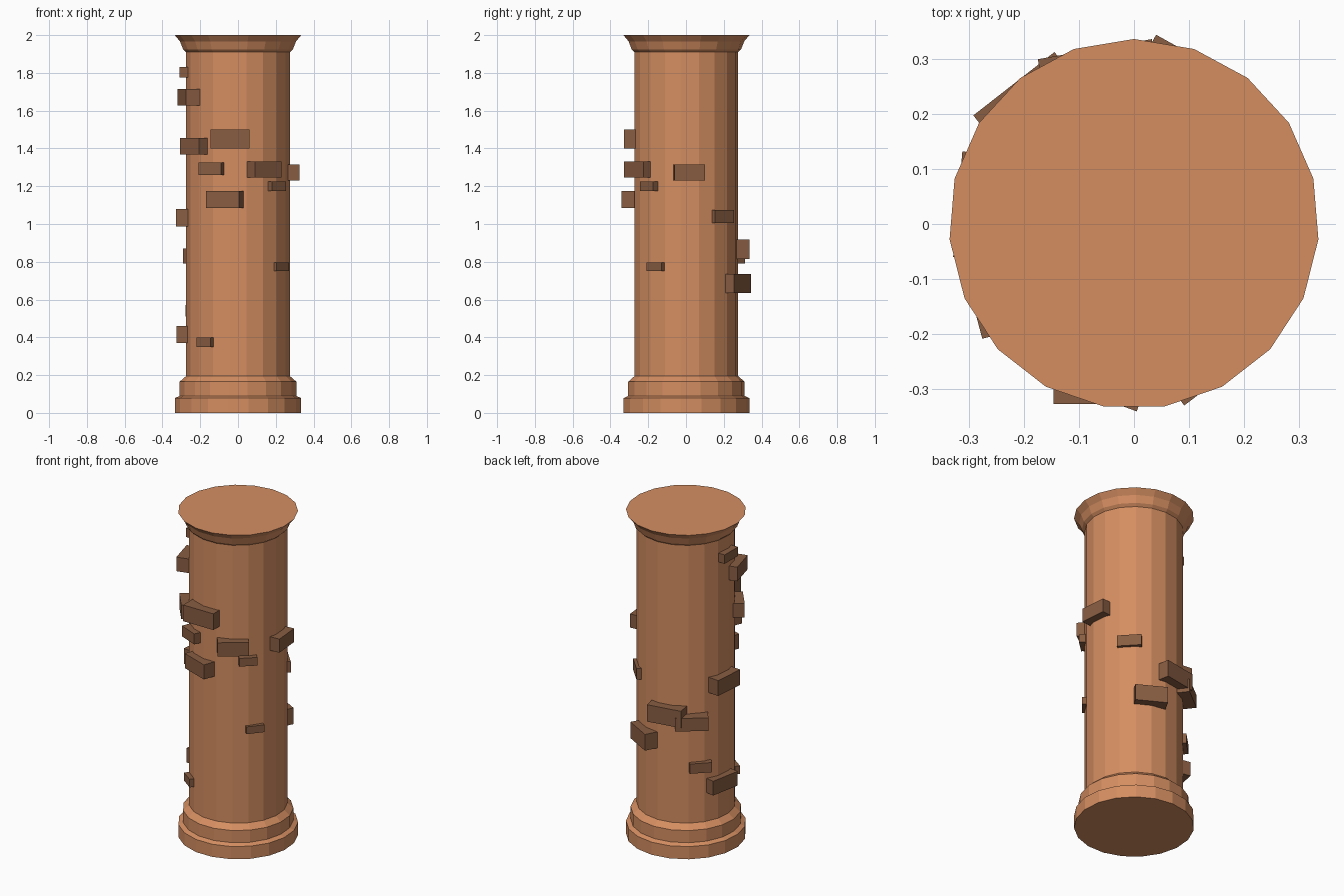
import bpy, bmesh
from math import radians, sin, cos, pi
from mathutils import Matrix


def material(name, color):
    m = bpy.data.materials.new(name)
    m.diffuse_color = (*color, 1)
    return m


def add_object(name, bm, mat):
    bmesh.ops.recalc_face_normals(bm, faces=bm.faces)
    mesh = bpy.data.meshes.new(name)
    bm.to_mesh(mesh)
    bm.free()
    mesh.materials.append(mat)
    obj = bpy.data.objects.new(name, mesh)
    bpy.context.collection.objects.link(obj)
    return obj


clay = material("clay", (0.66, 0.27, 0.12))
brick_brown = material("brick_brown", (0.25, 0.11, 0.055))

# Column: 19-sided turned profile (radius, height) with base and capital
SIDES = 19
profile = [(0.336, 0), (0.336, 0.078), (0.310, 0.09), (0.310, 0.165),
           (0.276, 0.195), (0.276, 1.91), (0.292, 1.925), (0.308, 1.967),
           (0.336, 2.0)]
bm = bmesh.new()
rings = []
for r, z in profile:
    rings.append([bm.verts.new((r * cos(pi / 2 + 2 * pi * i / SIDES),
                                r * sin(pi / 2 + 2 * pi * i / SIDES), z))
                  for i in range(SIDES)])
for lo, hi in zip(rings, rings[1:]):
    for i in range(SIDES):
        j = (i + 1) % SIDES
        bm.faces.new((lo[i], lo[j], hi[j], hi[i]))
bm.faces.new(rings[0])
bm.faces.new(rings[-1])
add_object("column", bm, clay)

# Bricks: facing angle, face distance, sideways shift, width, mid height, height
DEPTH = 0.12
bricks = [
    (-90, 0.327, -0.043, 0.207, 1.450, 0.100),
    (-53, 0.318, -0.038, 0.175, 1.288, 0.085),
    (-113, 0.311, -0.030, 0.130, 1.293, 0.065),
    (5, 0.320, -0.008, 0.163, 1.272, 0.084),
    (-47, 0.302, 0.016, 0.102, 1.200, 0.050),
    (-110, 0.318, 0.028, 0.186, 1.130, 0.090),
    (-39, 0.291, 0.018, 0.103, 0.773, 0.045),
    (-126, 0.300, -0.008, 0.094, 0.375, 0.050),
    (-141, 0.323, -0.010, 0.159, 1.412, 0.087),
    (-165, 0.320, 0.045, 0.170, 1.672, 0.087),
    (180, 0.310, 0.000, 0.130, 1.803, 0.055),
    (175, 0.322, -0.008, 0.192, 1.033, 0.095),
    (135, 0.297, 0.033, 0.127, 0.540, 0.060),
    (169, 0.312, 0.005, 0.190, 0.415, 0.088),
    (43, 0.290, 0.008, 0.137, 1.040, 0.068),
    (61, 0.320, 0.039, 0.185, 0.685, 0.100),
    (100, 0.325, 0.015, 0.210, 0.866, 0.104),
    (128, 0.335, 0.015, 0.187, 0.830, 0.080),
]
for n, (angle, dist, shift, width, z, height) in enumerate(bricks, 1):
    bm = bmesh.new()
    bmesh.ops.create_cube(bm, size=1, matrix=(
        Matrix.Rotation(radians(angle), 4, 'Z')
        @ Matrix.Translation((dist - DEPTH / 2, shift, z))
        @ Matrix.Diagonal((DEPTH, width, height, 1))))
    add_object(f"brick_{n:02d}", bm, brick_brown)
